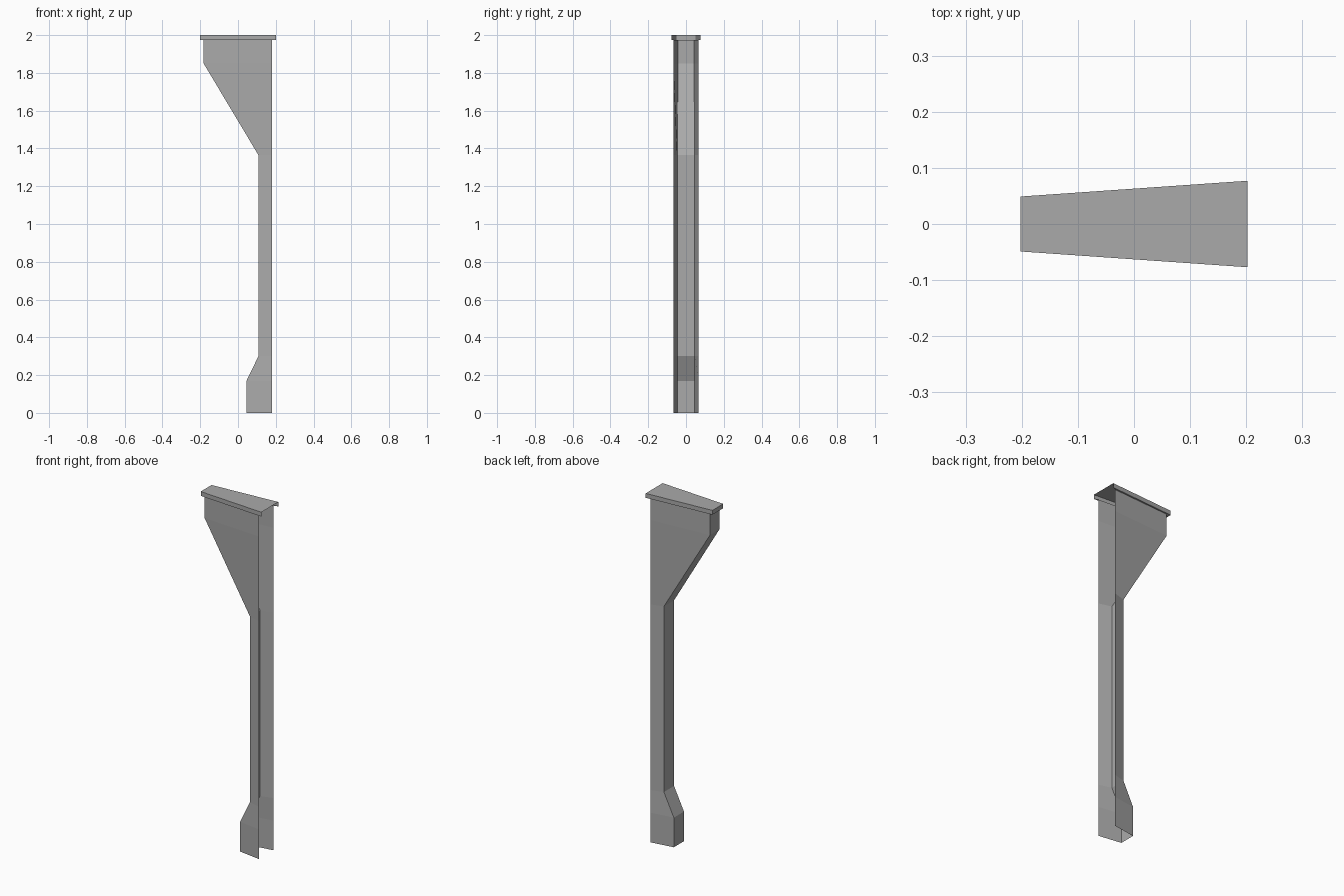
import bpy
import bmesh

cube = bpy.data.objects.get("Cube")
if cube:
    bpy.data.objects.remove(cube)

grey = bpy.data.materials.new("plain grey")
grey.use_nodes = True
colour = (0.4, 0.4, 0.4, 1)
grey.diffuse_color = colour
grey.node_tree.nodes["Principled BSDF"].inputs["Base Color"].default_value = colour


def make_object(name, bm):
    mesh = bpy.data.meshes.new(name)
    bm.to_mesh(mesh)
    bm.free()
    mesh.materials.append(grey)
    obj = bpy.data.objects.new(name, mesh)
    bpy.context.collection.objects.link(obj)
    return obj


def loft(bm, sections):
    """Skin a list of open cross-sections with quads."""
    rows = [[bm.verts.new(p) for p in s] for s in sections]
    for low, high in zip(rows, rows[1:]):
        for i in range(len(low) - 1):
            bm.faces.new((low[i + 1], low[i], high[i], high[i + 1]))
    return rows


# Bracket post: folded channel, open on the +x side and at the foot
BACK_X, BACK_Y, LIP_Z = 0.18, 0.066, 1.975
web = [  # x, z and half width of the closed edge
    (0.045, 0, 0.046), (0.045, 0.17, 0.046), (0.108, 0.30, 0.046),
    (0.108, 1.365, 0.046), (-0.182, 1.85, 0.042), (-0.182, LIP_Z, 0.042),
]
bm = bmesh.new()
loft(bm, [[(BACK_X, -BACK_Y, z), (x, -w, z), (x, w, z), (BACK_X, BACK_Y, z)]
          for x, z, w in web])
make_object("bracket_post", bm)

# Cap: tapered tray with a turned-in lip, open on the +x side
x, z, w = web[-1][0], LIP_Z, web[-1][2]
inner = [(BACK_X, -BACK_Y, z), (x, -w, z), (x, w, z), (BACK_X, BACK_Y, z)]
outline = [(0.202, -0.077), (-0.202, -0.049), (-0.202, 0.049), (0.202, 0.077)]
bm = bmesh.new()
rows = loft(bm, [inner] + [[(px, py, h) for px, py in outline] for h in (z, 2.0)])
bm.faces.new(list(reversed(rows[-1])))
make_object("cap", bm)
